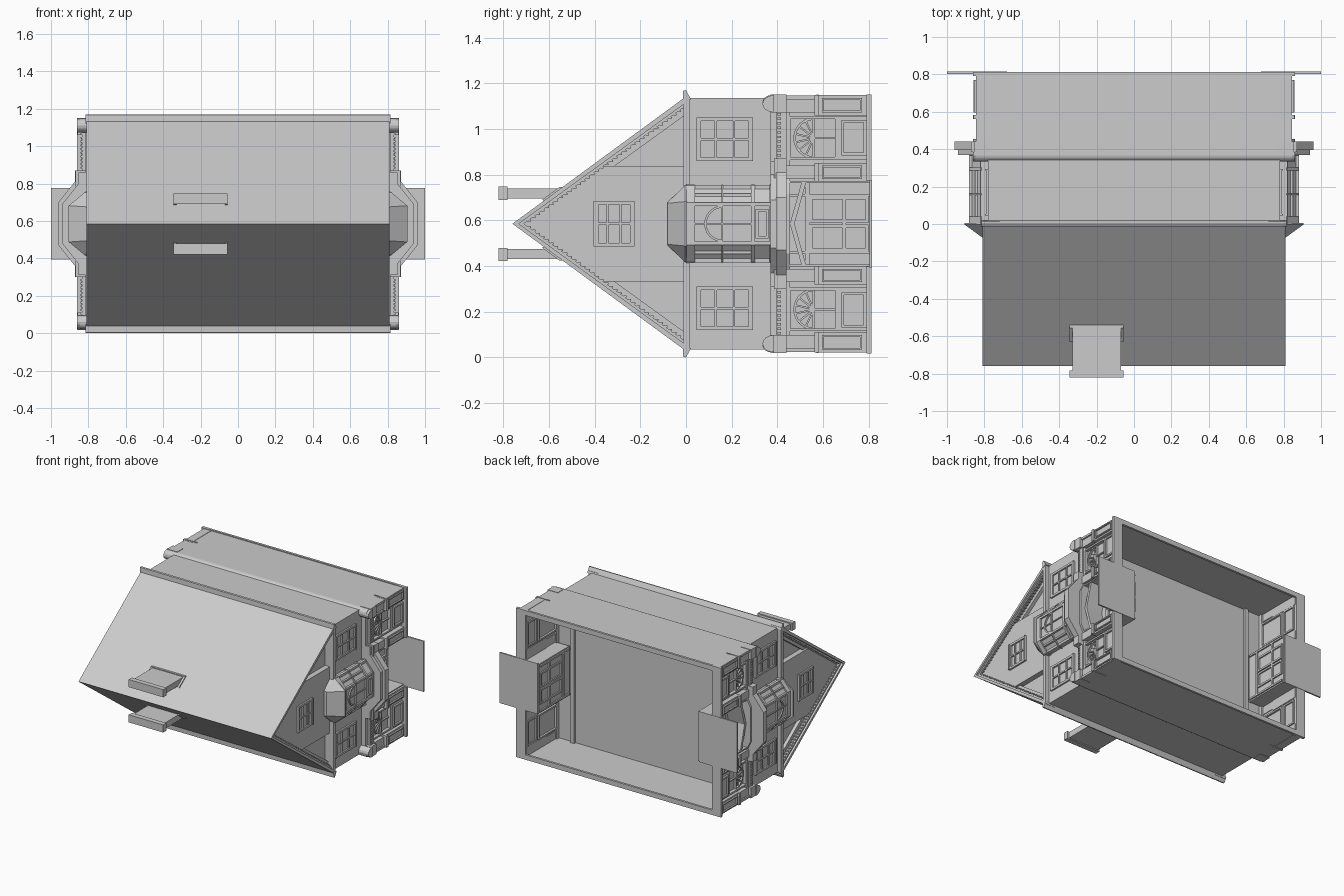
import bpy, bmesh, math
from mathutils import Vector

cube = bpy.data.objects.get("Cube")
if cube:
    bpy.data.objects.remove(cube, do_unlink=True)

MID = 0.585   # height of the symmetry plane; parts are built around it


def finish(name, bm, sym):
    """Turn a bmesh into an object mirrored over the axes in sym."""
    bmesh.ops.recalc_face_normals(bm, faces=bm.faces)
    mesh = bpy.data.meshes.new(name)
    bm.to_mesh(mesh)
    bm.free()
    ob = bpy.data.objects.new(name, mesh)
    ob.location.z = MID
    bpy.context.collection.objects.link(ob)
    if sym:
        mod = ob.modifiers.new("Mirror", 'MIRROR')
        mod.use_axis = ['x' in sym, False, 'z' in sym]
        mod.use_mirror_merge = False


def boxes(name, items, sym="xz"):
    bm = bmesh.new()
    for item in items:
        for v in bmesh.ops.create_cube(bm, size=1)["verts"]:
            v.co = Vector([a[0] if c < 0 else a[1] for a, c in zip(item, v.co)])
    finish(name, bm, sym)


def skin(bm, rings):
    """Closed solid between matching rings of points."""
    loops = [[bm.verts.new(p) for p in ring] for ring in rings]
    for a, b in zip(loops, loops[1:]):
        for i in range(len(a)):
            j = (i + 1) % len(a)
            bm.faces.new((a[i], a[j], b[j], b[i]))
    bm.faces.new(loops[0])
    bm.faces.new(loops[-1])


def loft(name, rings, sym):
    bm = bmesh.new()
    skin(bm, rings)
    finish(name, bm, sym)


def along_x(name, pts, x0, x1, sym):
    loft(name, [[(x, y, z) for y, z in pts] for x in (x0, x1)], sym)


def plan(half):
    return half + [(x, -z) for x, z in reversed(half)]


def along_y(name, half, y0, y1):
    loft(name, [[(x, y, z) for x, z in plan(half)] for y in (y0, y1)], "x")


def frame(x, y, z, t):
    """Four bars around a rectangle."""
    return [(x, (y[0], y[0] + t), z), (x, (y[1] - t, y[1]), z),
            (x, y, (z[0], z[0] + t)), (x, y, (z[1] - t, z[1]))]


def window(name, x, y, z, cols, rows, sym):
    """Framed window with glazing bars."""
    items = frame((x, x + 0.012), y, z, 0.016)
    for i in range(1, cols):
        m = z[0] + (z[1] - z[0]) * i / cols
        items.append(((x, x + 0.010), y, (m - 0.005, m + 0.005)))
    for i in range(1, rows):
        m = y[0] + (y[1] - y[0]) * i / rows
        items.append(((x, x + 0.010), (m - 0.005, m + 0.005), z))
    for edge in y:
        items.append(((x, x + 0.016), (edge - 0.004, edge + 0.004), z))
    boxes(name, items, sym)


# Roof and eaves
along_x("roof_slope", [(-0.76, 0), (-0.01, 0.55), (0.0, 0.53), (-0.732, 0)], -0.81, 0.81, "z")
along_x("eaves_gutter", [(-0.015, 0.535), (-0.012, 0.582), (0.0, 0.585), (0.022, 0.545)], -0.815, 0.815, "z")

# Gables: broad middle, set-back wings, narrow rake with dentils
BREAK, RIDGE, RUN = 0.252, -0.735, 0.735 / 0.535
brk = RIDGE + BREAK * RUN
along_x("gable_wall", [(RIDGE, 0), (brk, BREAK), (0, BREAK), (0, -BREAK), (brk, -BREAK)], 0.73, 0.78, "x")
along_x("gable_wing", [(brk, BREAK), (0, 0.535), (0, BREAK)], 0.725, 0.74, "xz")
along_x("gable_rake", [(RIDGE, 0), (-0.012, 0.526), (-0.012, 0.508), (RIDGE + 0.025, 0)], 0.73, 0.795, "xz")
along_x("wing_rake", [(brk + 0.02, BREAK), (-0.012, 0.511), (-0.012, 0.47), (brk + 0.075, BREAK)],
        0.74, 0.765, "xz")
dentils = []
for i in range(1, 36):
    w = 0.0145 * i
    y = RIDGE + 0.022 + w * RUN
    dentils.append(((0.76, 0.79), (y, y + 0.014), (w - 0.004, w + 0.004)))
boxes("rake_dentils", dentils)
boxes("gable_cornice", [((0.72, 0.81), (-0.012, 0.016), (-0.56, 0.56))], "x")
window("gable_window", 0.78, (-0.40, -0.23), (-0.10, 0.10), 2, 3, "x")

# Chimneys with caps and roof collars
stack = (-0.33, -0.07)
boxes("chimneys", [
    (stack, (-0.80, -0.54), (0.11, 0.155)),
    ((-0.345, -0.055), (-0.82, -0.782), (0.105, 0.163))], "z")
collar = [(-0.63, 0.105), (-0.62, 0.10), (-0.53, 0.16), (-0.556, 0.16)]
for side, x in (("right", -0.345), ("left", -0.07)):
    along_x("chimney_collar_" + side, collar, x, x + 0.015, "z")
boxes("chimney_apron", [((-0.345, -0.055), (-0.556, -0.53), (0.15, 0.161))], "z")

# Upper storey
boxes("upper_side_wall", [((-0.78, 0.78), (0.0, 0.40), (0.535, 0.55))], "z")
boxes("upper_end_wall", [((0.765, 0.78), (0.0, 0.42), (-0.55, 0.55))], "x")
window("upper_window", 0.78, (0.05, 0.29), (0.275, 0.465), 2, 3, "xz")

# Bay window with posts, rails, arched pane and sloped hood
bay = [(0.77, 0.165), (0.81, 0.165), (0.87, 0.09)]
along_y("bay_body", bay, -0.005, 0.39)
rail = [(0.77, 0.172), (0.816, 0.172), (0.883, 0.094)]
for i, (a, b) in enumerate([(0.0, 0.04), (0.155, 0.163), (0.285, 0.302), (0.365, 0.385)]):
    along_y("bay_rail_%d" % i, rail, a, b)
boxes("bay_posts", [((0.86, 0.882), (0.0, 0.38), (0.078, 0.094)),
                    ((0.80, 0.82), (0.0, 0.38), (0.152, 0.17)),
                    ((0.835, 0.85), (0.03, 0.30), (0.120, 0.132)),
                    ((0.86, 0.878), (0.03, 0.30), (0.0, 0.004))])
boxes("bay_panel", frame((0.86, 0.882), (0.305, 0.362), (-0.065, 0.065), 0.012), "x")
hood_low = plan([(0.77, 0.168), (0.82, 0.168), (0.905, 0.097)])
hood_top = plan([(0.77, 0.095), (0.785, 0.095), (0.80, 0.09)])
loft("bay_hood", [[(x, 0.005, z) for x, z in hood_low], [(x, -0.004, z) for x, z in hood_low],
                  [(x, -0.08, z) for x, z in hood_top]], "x")


def arch(name, x, y, r, width, spokes, sym, mid):
    """Arched bar with radiating spokes, opening toward +y."""
    bm = bmesh.new()
    rings = []
    for i in range(13):
        c, s = math.cos(math.pi * i / 12), math.sin(math.pi * i / 12)
        rings.append([(px, y - q * s, mid + q * c) for px, q in
                      ((x, r), (x + 0.014, r), (x + 0.014, r - width), (x, r - width))])
    skin(bm, rings)
    for k in range(1, spokes + 1):
        a = math.pi * k / (spokes + 1)
        d = Vector((0, -math.sin(a), math.cos(a)))
        side = Vector((0, d.z, -d.y)) * 0.004
        hub = Vector((x, y, mid))
        low = [hub + d * q + side * e for q, e in ((0, -1), (r, -1), (r, 1), (0, 1))]
        skin(bm, [low, [p + Vector((0.01, 0, 0)) for p in low]])
    finish(name, bm, sym)


arch("bay_arch", 0.866, 0.16, 0.08, 0.01, 0, "x", 0)

# Ground storey: side walls with a rounded shoulder, floor between storeys
shoulder = [(0.37 - 0.035 * math.sin(a), 0.53 + 0.032 * math.cos(a))
            for a in [math.pi / 2 * i / 6 for i in range(7)]]
along_x("ground_side_wall", [(0.81, 0.545), (0.81, 0.56)] + shoulder + [(0.37, 0.545)], -0.845, 0.845, "z")
boxes("storey_floor", [((-0.80, 0.80), (0.40, 0.425), (-0.55, 0.55))], "")
boxes("ceiling_beam", [((0.63, 0.66), (0.41, 0.445), (-0.545, 0.545))], "x")
boxes("wall_tie", [((0.745, 0.85), (0.572, 0.58), (0.555, 0.566))])

# Belt cornice stepping out around the bay, with dentils
belt = [(0.77, 0.56), (0.835, 0.56), (0.835, 0.285), (0.872, 0.285), (0.872, 0.225), (0.96, 0.115)]
along_y("belt_cornice", belt, 0.395, 0.44)
along_y("belt_upper_step", [(x - 0.02 if x > 0.8 else x, z - 0.01) for x, z in belt], 0.37, 0.395)
along_y("belt_fascia", [(0.77, 0.56), (0.825, 0.56), (0.825, 0.20), (0.86, 0.13)], 0.44, 0.455)
boxes("belt_dentils", [((0.83, 0.842), (0.40, 0.415), (0.295 + 0.02 * i, 0.305 + 0.02 * i))
                       for i in range(10)])

# Rounded corner consoles
console = [(0.385 - 0.05 * math.sin(math.pi * i / 8), 0.525 + 0.038 * math.cos(math.pi * i / 8))
           for i in range(9)]
along_x("corner_console", console, 0.77, 0.862, "xz")
boxes("console_block", [((0.77, 0.855), (0.37, 0.44), (0.487, 0.565)),
                        ((0.77, 0.868), (0.385, 0.43), (0.20, 0.285))])

# Pilasters with framed panels
for name, z, x in (("outer", (0.475, 0.563), 0.842), ("inner", (0.185, 0.267), 0.845)):
    mid = (z[0] + 0.012, z[1] - 0.012)
    boxes(name + "_pilaster", [((0.78, x), (0.565, 0.80), z), ((0.78, x - 0.008), (0.44, 0.57), mid),
                               ((0.78, x + 0.015), (0.562, 0.582), z)]
          + frame((x - 0.005, x + 0.012), (0.595, 0.77), mid, 0.008))

# Shop windows: wall, fanlight, lower lights, base panel and inner trim
boxes("shop_wall", [((0.785, 0.80), (0.44, 0.81), (0.18, 0.55))])
win = (0.28, 0.47)
boxes("shop_window_frame", frame((0.795, 0.825), (0.445, 0.665), win, 0.012)
      + [((0.80, 0.815), (0.555, 0.565), win), ((0.80, 0.813), (0.56, 0.66), (0.371, 0.379))])
arch("shop_fanlight", 0.80, 0.56, 0.09, 0.01, 6, "xz", 0.375)
boxes("shop_base_panel", [((0.80, 0.825), (0.665, 0.80), win)]
      + frame((0.82, 0.838), (0.68, 0.79), (0.30, 0.455), 0.012))
boxes("shop_inner_trim", frame((0.77, 0.785), (0.445, 0.665), win, 0.012)
      + frame((0.775, 0.785), (0.68, 0.79), win, 0.012))

# Recessed porch, doors and pediment
boxes("porch_recess", [((0.68, 0.83), (0.445, 0.81), (0.178, 0.188)),
                       ((0.68, 0.83), (0.44, 0.455), (0.0, 0.185)),
                       ((0.67, 0.685), (0.44, 0.81), (0.0, 0.188))])
boxes("porch_door", frame((0.685, 0.70), (0.54, 0.80), (0.004, 0.12), 0.014)
      + [((0.685, 0.695), (0.685, 0.70), (0.0, 0.12)), ((0.685, 0.70), (0.52, 0.54), (0.0, 0.178)),
         ((0.685, 0.705), (0.44, 0.81), (0.12, 0.13))])
boxes("porch_inner_trim", frame((0.66, 0.672), (0.54, 0.80), (0.004, 0.12), 0.014)
      + [((0.66, 0.672), (0.52, 0.535), (0.0, 0.178)), ((0.66, 0.672), (0.685, 0.70), (0.0, 0.178)),
         ((0.66, 0.672), (0.45, 0.80), (0.165, 0.178))])
along_x("porch_pediment", [(0.455, 0), (0.505, 0.178), (0.525, 0.178), (0.475, 0)], 0.69, 0.825, "xz")

# Plinth and doorstep
boxes("plinth", [((0.79, 0.862), (0.79, 0.812), (0.188, 0.567)),
                 ((0.0, 0.85), (0.795, 0.812), (0.53, 0.567))])
boxes("doorstep", [((0.68, 1.0), (0.803, 0.815), (-0.192, 0.192))], "x")
